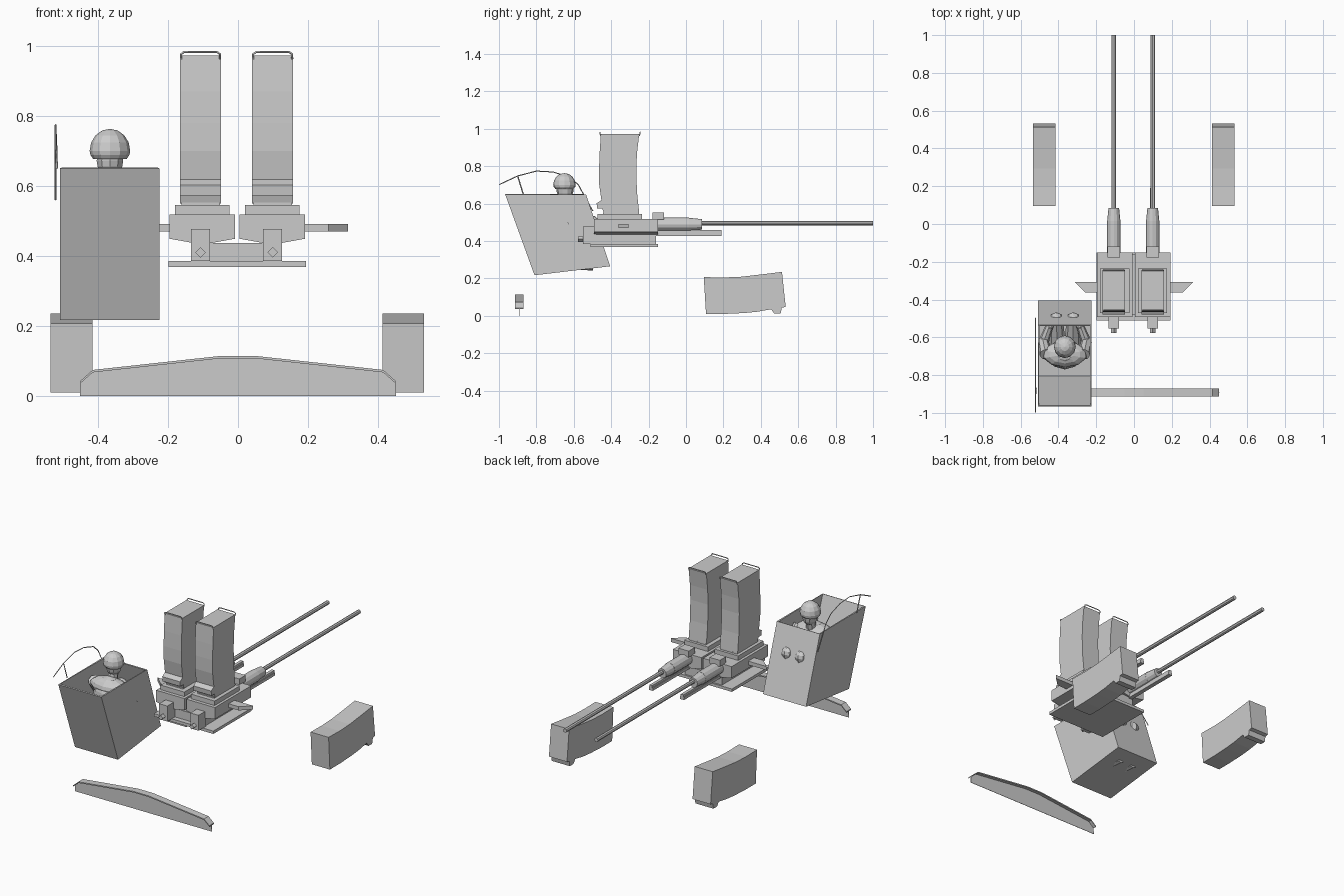
import bpy, bmesh, math
from mathutils import Vector

if "Cube" in bpy.data.objects:
    bpy.data.objects.remove(bpy.data.objects["Cube"])


def finish(name, bm):
    bmesh.ops.recalc_face_normals(bm, faces=bm.faces)
    me = bpy.data.meshes.new(name)
    bm.to_mesh(me)
    bm.free()
    ob = bpy.data.objects.new(name, me)
    bpy.context.collection.objects.link(ob)
    return ob


def prism(name, pts, axis, lo, hi):
    """Extrude a 2D profile along an axis: x -> (y,z), y -> (x,z), z -> (x,y)."""
    i = 'xyz'.index(axis)

    def co(p, d):
        c = list(p)
        c.insert(i, d)
        return c
    bm = bmesh.new()
    a = [bm.verts.new(co(p, lo)) for p in pts]
    b = [bm.verts.new(co(p, hi)) for p in pts]
    bm.faces.new(a)
    bm.faces.new(b[::-1])
    n = len(pts)
    for k in range(n):
        bm.faces.new((a[k], a[(k + 1) % n], b[(k + 1) % n], b[k]))
    return finish(name, bm)


def box(name, x0, x1, y0, y1, z0, z1):
    return prism(name, [(x0, y0), (x1, y0), (x1, y1), (x0, y1)], 'z', z0, z1)


def rod(name, p, q, r1, r2=None, sides=8):
    p, q = Vector(p), Vector(q)
    bm = bmesh.new()
    bmesh.ops.create_cone(bm, cap_ends=True, segments=sides, radius1=r1,
                          radius2=r1 if r2 is None else r2, depth=(q - p).length)
    rot = (q - p).to_track_quat('Z', 'Y').to_matrix()
    bmesh.ops.rotate(bm, verts=bm.verts, matrix=rot)
    bmesh.ops.translate(bm, verts=bm.verts, vec=(p + q) / 2)
    return finish(name, bm)


def ball(name, c, r, u=10, v=8, cut=None):
    bm = bmesh.new()
    bmesh.ops.create_uvsphere(bm, u_segments=u, v_segments=v, radius=1)
    for w in bm.verts:
        w.co = Vector([w.co[k] * r[k] + c[k] for k in range(3)])
    if cut is not None:
        res = bmesh.ops.bisect_plane(bm, geom=bm.verts[:] + bm.edges[:] + bm.faces[:],
                                     plane_co=(0, 0, cut), plane_no=(0, 0, 1), clear_inner=True)
        bmesh.ops.holes_fill(bm, edges=[e for e in res['geom_cut'] if isinstance(e, bmesh.types.BMEdge)])
    return finish(name, bm)


def wire(name, pts, r):
    cu = bpy.data.curves.new(name, 'CURVE')
    cu.dimensions = '3D'
    cu.bevel_depth = r
    cu.bevel_resolution = 0
    sp = cu.splines.new('POLY')
    sp.points.add(len(pts) - 1)
    for s, p in zip(sp.points, pts):
        s.co = (*p, 1)
    ob = bpy.data.objects.new(name, cu)
    bpy.context.collection.objects.link(ob)
    return ob


MAG = [(-.455, .972), (-.25, .972), (-.262, .87), (-.266, .78), (-.262, .66), (-.25, .55), (-.44, .55),
       (-.447, .573), (-.475, .573), (-.478, .602), (-.452, .618), (-.464, .7), (-.465, .78), (-.462, .87)]
SPARE = [(.095, .207), (.2, .205), (.294, .209), (.4, .221), (.513, .235), (.533, .048), (.512, .043),
         (.506, .012), (.472, .012), (.455, .035), (.38, .022), (.31, .015), (.2, .01), (.107, .01)]

for s, side in ((-1, 'left'), (1, 'right')):
    g = -.002 + s * .1        # receiver centre
    m = -.004 + s * .103      # barrel and magazine centre
    # receiver with keeled underside
    prism(side + '_receiver', [(g - .094, .518), (g + .094, .518), (g + .094, .449), (g, .432), (g - .094, .449)],
          'y', -.492, -.15)
    box(side + '_magazine_well', g - .078, g + .078, -.472, -.235, .518, .545)
    box(side + '_well_neck', m - .055, m + .055, -.445, -.25, .545, .552)
    # magazine and its wire handles
    prism(side + '_magazine', MAG, 'x', m - .0585, m + .0585)
    for y, d in ((-.455, -.005), (-.25, .005)):
        wire(side + '_magazine_handle', [(m - .056, y, .962), (m - .056, y + d, .976), (m - .048, y + d, .982),
                                         (m + .048, y + d, .982), (m + .056, y + d, .976), (m + .056, y, .962)], .003)
    # barrel, jacket, gas channel and sight block
    rod(side + '_barrel', (m, -.1, .496), (m, 1, .496), .012)
    rod(side + '_barrel_jacket', (m, -.16, .489), (m, .015, .489), .036, sides=12)
    rod(side + '_jacket_taper', (m, .015, .489), (m, .085, .489), .035, .028, sides=12)
    box(side + '_gas_channel', m - .013, m + .013, -.16, .19, .428, .445)
    box(side + '_gas_tube', m - .009, m + .009, -.16, .19, .445, .458)
    box(side + '_sight_block', m - .034, m + .034, -.178, -.118, .515, .553)
    # rear buffer box and pin
    box(side + '_buffer_box', m - .027, m + .027, -.552, -.48, .385, .477)
    rod(side + '_buffer_pin', (m, -.55, .41), (m, -.578, .41), .015, sides=4)
    # swept side trunnion
    prism(side + '_trunnion', [(s * .18, -.307), (s * .315, -.307), (s * .258, -.362), (s * .18, -.362)],
          'z', .469, .491)
    # spare magazine
    c = -.002 + s * .474
    prism(side + '_spare_magazine', SPARE, 'x', c - .0595, c + .0595)

# cradle under the guns
box('cradle_plate', -.198, .194, -.51, -.15, .368, .385)
box('cradle_core', -.125, .12, -.48, -.16, .385, .436)

# cross beam: thin web with a flange along the top
edge = [(.45, .043), (.415, .074), (.05, .114)]
top = [(-x, z) for x, z in edge] + edge[::-1]
prism('beam_web', [(-.452, 0)] + top + [(.452, 0)], 'y', -.892, -.89)
prism('beam_flange', top + [(x, z - .007) for x, z in top[::-1]], 'y', -.913, -.87)

# gunner's open-topped basket
basket = prism('basket', [(-.967, .65), (-.81, .217), (-.405, .265), (-.535, .65)], 'x', -.509, -.225)
bm = bmesh.new()
bm.from_mesh(basket.data)
bmesh.ops.delete(bm, geom=[f for f in bm.faces if f.calc_center_median().z > .64], context='FACES_ONLY')
bm.to_mesh(basket.data)
bm.free()
mod = basket.modifiers.new('walls', 'SOLIDIFY')
mod.thickness = .01
mod.offset = -1

# bent guard rail and its strut
rail = [(-.998, .702), (-.9, .748), (-.8, .774), (-.71, .769), (-.62, .74), (-.575, .7), (-.54, .635), (-.498, .56)]
wire('guard_rail', [(-.521, y, z) for y, z in rail], .0028)
wire('guard_rail_strut', [(-.521, -.9, .748), (-.518, -.87, .65)], .0035)

# seated gunner
X = -.366
ball('helmet', (X, -.65, .7), (.058, .06, .063), 12, 8, .688)
rod('helmet_rim', (X, -.65, .677), (X, -.65, .689), .048, .056, 12)
ball('head', (X, -.647, .672), (.04, .046, .045))
rod('neck', (X, -.66, .6), (X, -.65, .65), .028)
ball('torso', (X, -.69, .51), (.095, .08, .12))
ball('shoulders', (X, -.69, .575), (.12, .068, .048))
ball('hips', (X, -.68, .4), (.085, .075, .06))
for s, side in ((-1, 'left'), (1, 'right')):
    rod(side + '_upper_arm', (X + s * .1, -.69, .58), (X + s * .115, -.62, .49), .034, .028)
    rod(side + '_forearm', (X + s * .115, -.63, .49), (X + s * .08, -.535, .52), .028, .02)
    ball(side + '_hand', (X + s * .077, -.535, .525), (.02, .022, .02), 8, 6)
    rod(side + '_thigh', (X + s * .04, -.67, .4), (X + s * .045, -.505, .5), .048, .035)
    ball(side + '_knee', (X + s * .045, -.505, .5), (.037, .038, .037), 8, 6)
    rod(side + '_shin', (X + s * .045, -.505, .5), (X + s * .045, -.56, .28), .036, .026)
    rod(side + '_boot', (X + s * .045, -.59, .275), (X + s * .045, -.495, .262), .028, .02)
